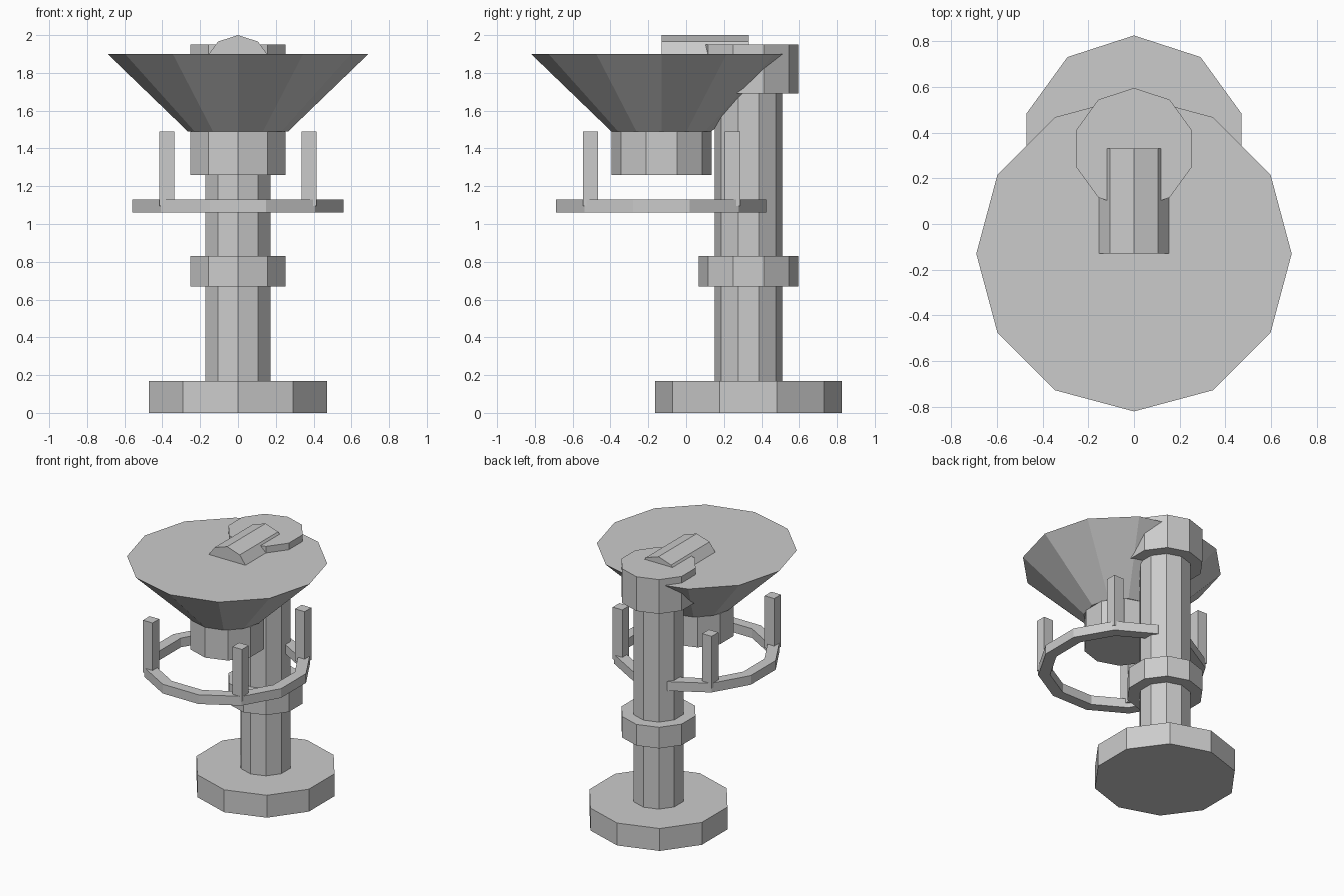
import bpy
import bmesh
import math

cube = bpy.data.objects.get("Cube")
if cube:
    bpy.data.objects.remove(cube, do_unlink=True)

grey = bpy.data.materials.new("plain grey")
grey.use_nodes = True
GREY = (0.6, 0.6, 0.6, 1)
grey.diffuse_color = GREY
grey.node_tree.nodes["Principled BSDF"].inputs["Base Color"].default_value = GREY

COLUMN_Y = 0.33    # axis of base, column, collar and cap
BOWL_Y = -0.13     # axis of bowl, neck and ring


def add_object(name, bm):
    bmesh.ops.recalc_face_normals(bm, faces=bm.faces)
    mesh = bpy.data.meshes.new(name)
    bm.to_mesh(mesh)
    bm.free()
    mesh.materials.append(grey)
    obj = bpy.data.objects.new(name, mesh)
    bpy.context.collection.objects.link(obj)
    return obj


def prism(name, y, z0, z1, r0, r1=None, sides=10):
    """Upright drum or frustum with a corner facing the front."""
    bm = bmesh.new()
    bmesh.ops.create_cone(bm, cap_ends=True, segments=sides, radius1=r0,
                          radius2=r0 if r1 is None else r1, depth=z1 - z0)
    # turn so that one corner lies exactly on the y axis
    first = bm.verts[:][0].co
    turn = math.pi / 2 - math.atan2(first.y, first.x)
    for v in bm.verts:
        a = math.atan2(v.co.y, v.co.x) + turn
        r = math.hypot(v.co.x, v.co.y)
        v.co.x, v.co.y = r * math.cos(a), r * math.sin(a)
    obj = add_object(name, bm)
    obj.location = (0, y, (z0 + z1) / 2)
    return obj


# Stand
prism("base", COLUMN_Y, 0, 0.17, 0.495)
prism("column", COLUMN_Y, 0.1, 1.8, 0.18)
prism("collar", COLUMN_Y, 0.67, 0.83, 0.265)
prism("column_cap", COLUMN_Y, 1.69, 1.95, 0.265)

# Bowl with its neck
prism("bowl", BOWL_Y, 1.49, 1.90, 0.265, 0.69, sides=12)
prism("neck", BOWL_Y, 1.26, 1.49, 0.265)

# Horizontal arm joining the column to the bowl
arm = prism("arm", 0, 0, COLUMN_Y - BOWL_Y, 0.18)
arm.rotation_euler.x = math.pi / 2
arm.location = (0, (COLUMN_Y + BOWL_Y) / 2, 1.82)

# Twelve-sided ring, swept from a rectangular section
bm = bmesh.new()
section = [(0.495, 1.06), (0.577, 1.06), (0.577, 1.13), (0.495, 1.13)]
loops = []
for i in range(12):
    a = math.radians(15 + 30 * i)
    loops.append([bm.verts.new((r * math.cos(a), r * math.sin(a), z))
                  for r, z in section])
for i, loop in enumerate(loops):
    after = loops[(i + 1) % len(loops)]
    for j in range(4):
        k = (j + 1) % 4
        bm.faces.new((loop[j], loop[k], after[k], after[j]))
add_object("ring", bm).location.y = BOWL_Y

# Four posts on the ring corners
for side, sx in (("left", 1), ("right", -1)):
    for end, sy in (("front", -1), ("back", 1)):
        bm = bmesh.new()
        bmesh.ops.create_cube(bm, size=1)
        bmesh.ops.scale(bm, vec=(0.08, 0.08, 0.395), verts=bm.verts)
        post = add_object(f"{end}_{side}_post", bm)
        post.location = (sx * 0.375, BOWL_Y + sy * 0.375, 1.2925)
